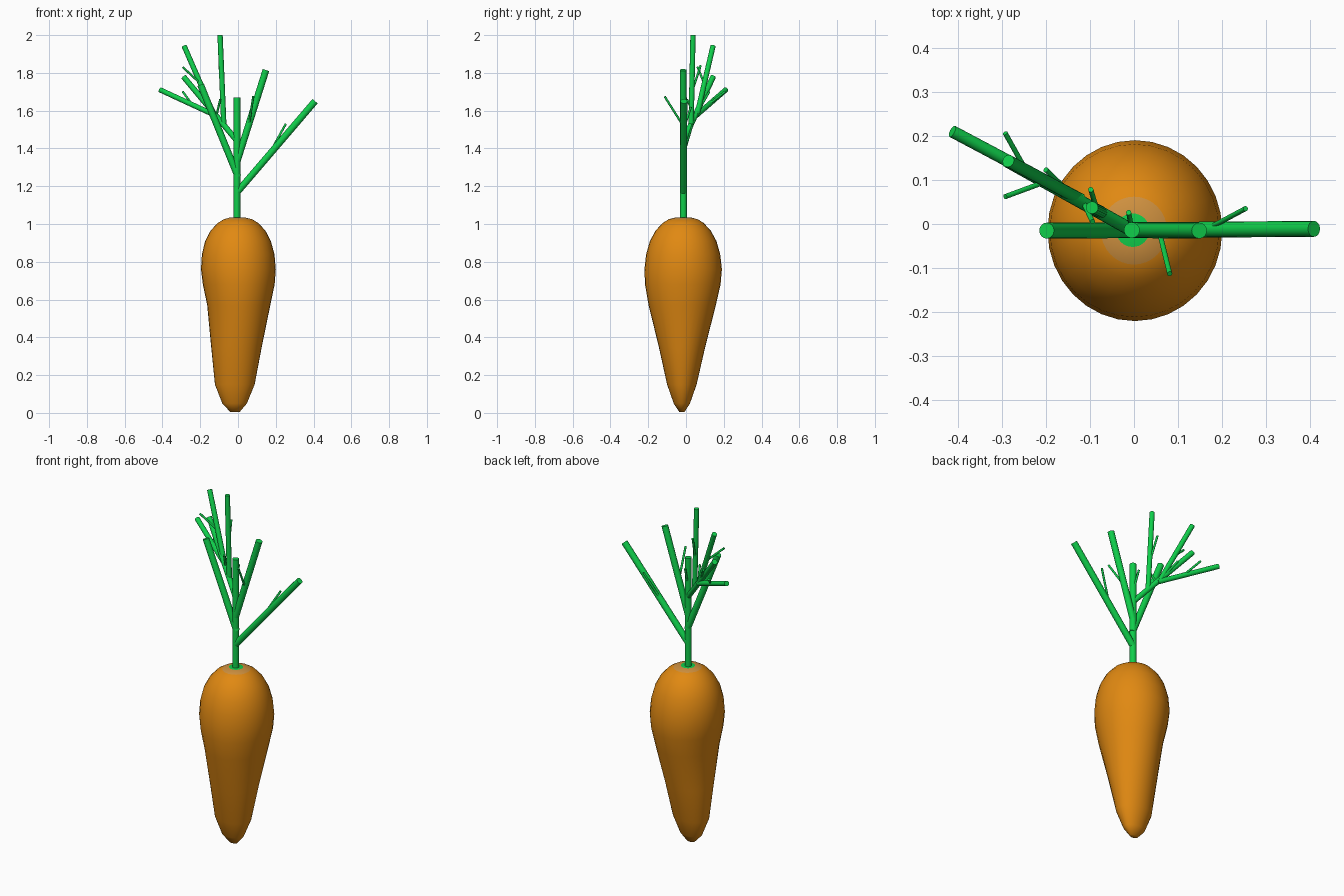
import bpy, bmesh, math
from mathutils import Vector


def material(name, rgb):
    m = bpy.data.materials.new(name)
    m.diffuse_color = (*rgb, 1)
    return m


ORANGE = material("carrot_orange", (0.75, 0.25, 0.006))
PALE = material("crown_pale", (0.62, 0.28, 0.05))
GREEN = material("leaf_green", (0.005, 0.62, 0.07))


def finish(bm, name, mats, angle):
    bmesh.ops.recalc_face_normals(bm, faces=bm.faces)
    me = bpy.data.meshes.new(name)
    bm.to_mesh(me)
    bm.free()
    ob = bpy.data.objects.new(name, me)
    bpy.context.collection.objects.link(ob)
    for m in mats:
        me.materials.append(m)
    bpy.ops.object.select_all(action='DESELECT')
    ob.select_set(True)
    bpy.context.view_layer.objects.active = ob
    bpy.ops.object.shade_smooth_by_angle(angle=math.radians(angle))
    return ob


# Root: slightly crooked stack of rings (z, centre x, centre y, radius x, radius y)
RINGS = [
    (0.005, -0.016, -0.022, 0.025, 0.014),
    (0.05, -0.018, -0.022, 0.065, 0.043),
    (0.15, -0.017, -0.022, 0.105, 0.078),
    (0.35, -0.008, -0.021, 0.134, 0.123),
    (0.57, 0.004, -0.020, 0.167, 0.178),
    (0.68, 0.004, -0.017, 0.190, 0.200),
    (0.76, 0.002, -0.015, 0.198, 0.205),
    (0.84, 0.001, -0.015, 0.192, 0.196),
    (0.91, 0.000, -0.015, 0.174, 0.176),
    (0.965, 0.000, -0.015, 0.145, 0.146),
    (1.005, 0.000, -0.015, 0.108, 0.109),
    (1.025, 0.000, -0.015, 0.075, 0.077),
    (1.035, -0.003, -0.014, 0.038, 0.038),
]
N = 32
bm = bmesh.new()
loops = []
for z, cx, cy, rx, ry in RINGS:
    loops.append([bm.verts.new((cx + rx * math.cos(2 * math.pi * i / N),
                                cy + ry * math.sin(2 * math.pi * i / N), z))
                  for i in range(N)])
for k, (a, b) in enumerate(zip(loops, loops[1:])):
    for i in range(N):
        j = (i + 1) % N
        f = bm.faces.new((a[i], a[j], b[j], b[i]))
        f.material_index = 1 if k == len(RINGS) - 2 else 0
bm.faces.new(loops[0])
bm.faces.new(loops[-1]).material_index = 2
finish(bm, "carrot_root", [ORANGE, PALE, GREEN], 60)


# Stems: straight capped cylinders between two points
def stem(name, a, b, r, sides=16):
    a, b = Vector(a), Vector(b)
    d = b - a
    bm = bmesh.new()
    bmesh.ops.create_cone(bm, cap_ends=True, segments=sides, radius1=r,
                          radius2=r, depth=d.length)
    bmesh.ops.rotate(bm, verts=bm.verts, matrix=d.to_track_quat('Z', 'Y').to_matrix())
    bmesh.ops.translate(bm, verts=bm.verts, vec=(a + b) / 2)
    return finish(bm, name, [GREEN], 40)


stem("main_stem", (-0.005, -0.014, 1.02), (-0.005, -0.014, 1.67), 0.018)
stem("right_branch", (-0.003, -0.014, 1.17), (0.408, -0.011, 1.65), 0.018)
stem("upper_right_branch", (-0.005, -0.014, 1.33), (0.148, -0.015, 1.815), 0.018)
stem("left_branch", (0, -0.014, 1.25), (-0.198, -0.015, 1.737), 0.018)

# Back left cluster
stem("back_branch", (-0.005, -0.014, 1.44), (-0.287, 0.143, 1.778), 0.015)
stem("back_tall_branch", (-0.075, 0.027, 1.525), (-0.095, 0.037, 2.0), 0.014)
stem("back_middle_branch", (-0.13, 0.06, 1.585), (-0.285, 0.143, 1.942), 0.014)
stem("back_low_branch", (-0.12, 0.055, 1.575), (-0.412, 0.21, 1.71), 0.014)

# Thin twigs
TWIGS = [
    ((0.165, -0.012, 1.37), (0.253, 0.035, 1.53)),
    ((0.057, -0.015, 1.52), (0.081, -0.113, 1.675)),
    ((-0.20, 0.096, 1.745), (-0.292, 0.062, 1.83)),
    ((-0.245, 0.122, 1.635), (-0.292, 0.206, 1.70)),
    ((-0.14, 0.065, 1.60), (-0.20, 0.123, 1.70)),
    ((-0.084, 0.032, 1.70), (-0.098, 0.078, 1.84)),
    ((-0.115, 0.05, 1.57), (-0.094, 0.005, 1.66)),
    ((-0.005, -0.014, 1.50), (-0.012, 0.026, 1.62)),
]
for i, (a, b) in enumerate(TWIGS):
    stem(f"twig_{i + 1}", a, b, 0.006, 10)
